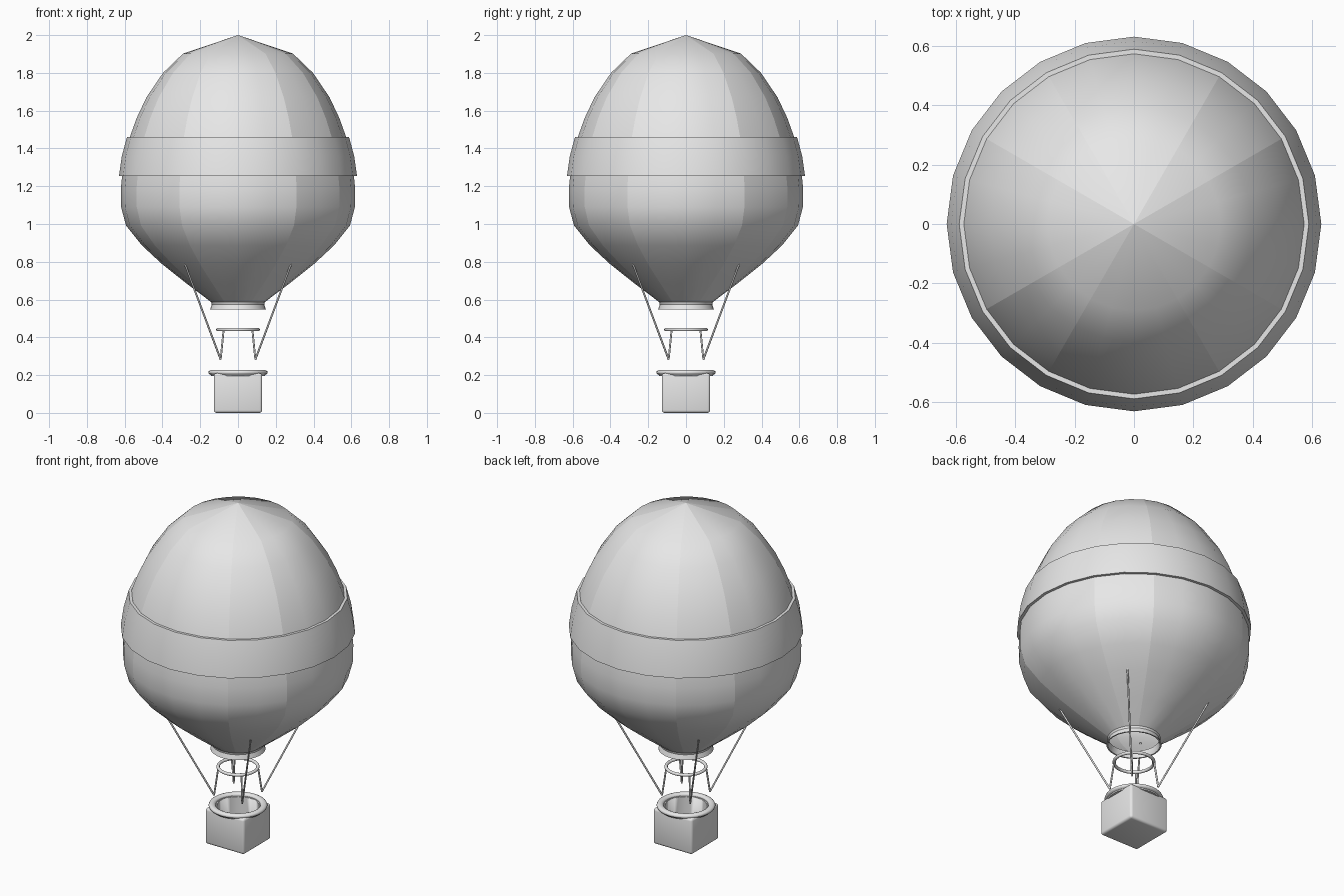
import bpy, bmesh
from math import pi, cos, sin, radians
from mathutils import Vector

cube = bpy.data.objects.get("Cube")
if cube:
    bpy.data.objects.remove(cube, do_unlink=True)

grey = bpy.data.materials.new("light grey")
grey.use_nodes = True
grey.diffuse_color = (0.8, 0.8, 0.8, 1)
grey.node_tree.nodes["Principled BSDF"].inputs["Base Color"].default_value = (0.8, 0.8, 0.8, 1)


def finish(name, bm, angle=35, smooth=True):
    mesh = bpy.data.meshes.new(name)
    bm.normal_update()
    bm.to_mesh(mesh)
    bm.free()
    mesh.materials.append(grey)
    obj = bpy.data.objects.new(name, mesh)
    bpy.context.collection.objects.link(obj)
    if smooth:
        bpy.ops.object.select_all(action='DESELECT')
        obj.select_set(True)
        bpy.context.view_layer.objects.active = obj
        bpy.ops.object.shade_smooth_by_angle(angle=radians(angle))
    return obj


def lathe(profile, segments=24, closed=False):
    """Spin an (r, z) profile about the z axis."""
    bm = bmesh.new()
    rings = []
    for r, z in profile:
        if r == 0:
            rings.append([bm.verts.new((0, 0, z))] * segments)
        else:
            rings.append([bm.verts.new((r * cos(2 * pi * i / segments),
                                        r * sin(2 * pi * i / segments), z))
                          for i in range(segments)])
    pairs = list(zip(rings, rings[1:]))
    if closed:
        pairs.append((rings[-1], rings[0]))
    for a, b in pairs:
        for i in range(segments):
            j = (i + 1) % segments
            corners = list(dict.fromkeys([a[i], a[j], b[j], b[i]]))
            bm.faces.new(corners)
    bmesh.ops.recalc_face_normals(bm, faces=bm.faces)
    return bm


def tube_ring(name, radius, z, thick_r, thick_z, segments=32, sides=10):
    profile = [(radius + thick_r * cos(2 * pi * k / sides),
                z + thick_z * sin(2 * pi * k / sides)) for k in range(sides)]
    return finish(name, lathe(profile, segments, True), 60)


def rope(name, start, end, radius=0.005):
    start, end = Vector(start), Vector(end)
    axis = end - start
    bm = bmesh.new()
    bmesh.ops.create_cone(bm, cap_ends=True, segments=8, radius1=radius,
                          radius2=radius, depth=axis.length)
    bmesh.ops.rotate(bm, verts=bm.verts, matrix=axis.to_track_quat('Z', 'Y').to_matrix())
    bmesh.ops.translate(bm, verts=bm.verts, vec=(start + end) / 2)
    return finish(name, bm, 50)


# Balloon envelope, open at the mouth
envelope = finish("envelope", lathe([
    (0.14, 0.585), (0.275, 0.687), (0.40, 0.786), (0.508, 0.886), (0.593, 0.992),
    (0.619, 1.09), (0.62, 1.19), (0.612, 1.27), (0.597, 1.37), (0.571, 1.465),
    (0.537, 1.56), (0.485, 1.67), (0.397, 1.80), (0.291, 1.902), (0, 2.0)]))

# Fabric gore seams
for edge in envelope.data.edges:
    a, b = (envelope.data.vertices[i].co for i in edge.vertices)
    low = a if a.z < b.z else b
    if abs(a.z - b.z) > 0.01:
        step = round(Vector((low.x, low.y)).angle_signed(Vector((1, 0))) / (pi / 12))
        if step % 2 == 0 and step % 6 != 0:
            edge.use_edge_sharp = True

# Raised belt round the middle
finish("belt", lathe([(0.595, 1.255), (0.63, 1.255), (0.615, 1.36), (0.588, 1.46),
                      (0.56, 1.46), (0.585, 1.36)], closed=True))

# Flared collar at the mouth
finish("mouth_collar", lathe([(0.143, 0.588), (0.139, 0.575), (0.148, 0.548),
                              (0.140, 0.548), (0.133, 0.575), (0.136, 0.588)], closed=True))

# Load ring
tube_ring("load_ring", 0.107, 0.441, 0.009, 0.009)

# Ropes on the four diagonals
for sx, side in ((1, "left"), (-1, "right")):
    for sy, end in ((-1, "front"), (1, "back")):
        foot = (0.092 * sx, 0.092 * sy, 0.283)
        rope(f"{end}_{side}_outer_rope", foot, (0.283 * sx, 0.283 * sy, 0.793))
        rope(f"{end}_{side}_inner_rope", foot, (0.076 * sx, 0.076 * sy, 0.44))

# Basket with rounded edges and a round well
bm = bmesh.new()
bmesh.ops.create_cube(bm, size=1)
bmesh.ops.scale(bm, verts=bm.verts, vec=(0.256, 0.256, 0.21))
bmesh.ops.translate(bm, verts=bm.verts, vec=(0, 0, 0.105))
bmesh.ops.bevel(bm, geom=list(bm.edges), offset=0.014, segments=3, profile=0.5,
                affect='EDGES')
basket = finish("basket", bm, 30)

bm = bmesh.new()
bmesh.ops.create_cone(bm, cap_ends=True, segments=32, radius1=0.113, radius2=0.113, depth=0.3)
bmesh.ops.translate(bm, verts=bm.verts, vec=(0, 0, 0.18))
cutter = finish("basket_well_cutter", bm)
cutter.hide_render = True
cutter.hide_viewport = True
cutter.display_type = 'WIRE'
cut = basket.modifiers.new("well", 'BOOLEAN')
cut.operation = 'DIFFERENCE'
cut.object = cutter
cut.solver = 'EXACT'

# Padded rim and the lip beneath it
tube_ring("basket_rim", 0.139, 0.214, 0.019, 0.013)
finish("basket_lip", lathe([(0.118, 0.196), (0.142, 0.196), (0.152, 0.212),
                            (0.118, 0.212)], 32, True))
